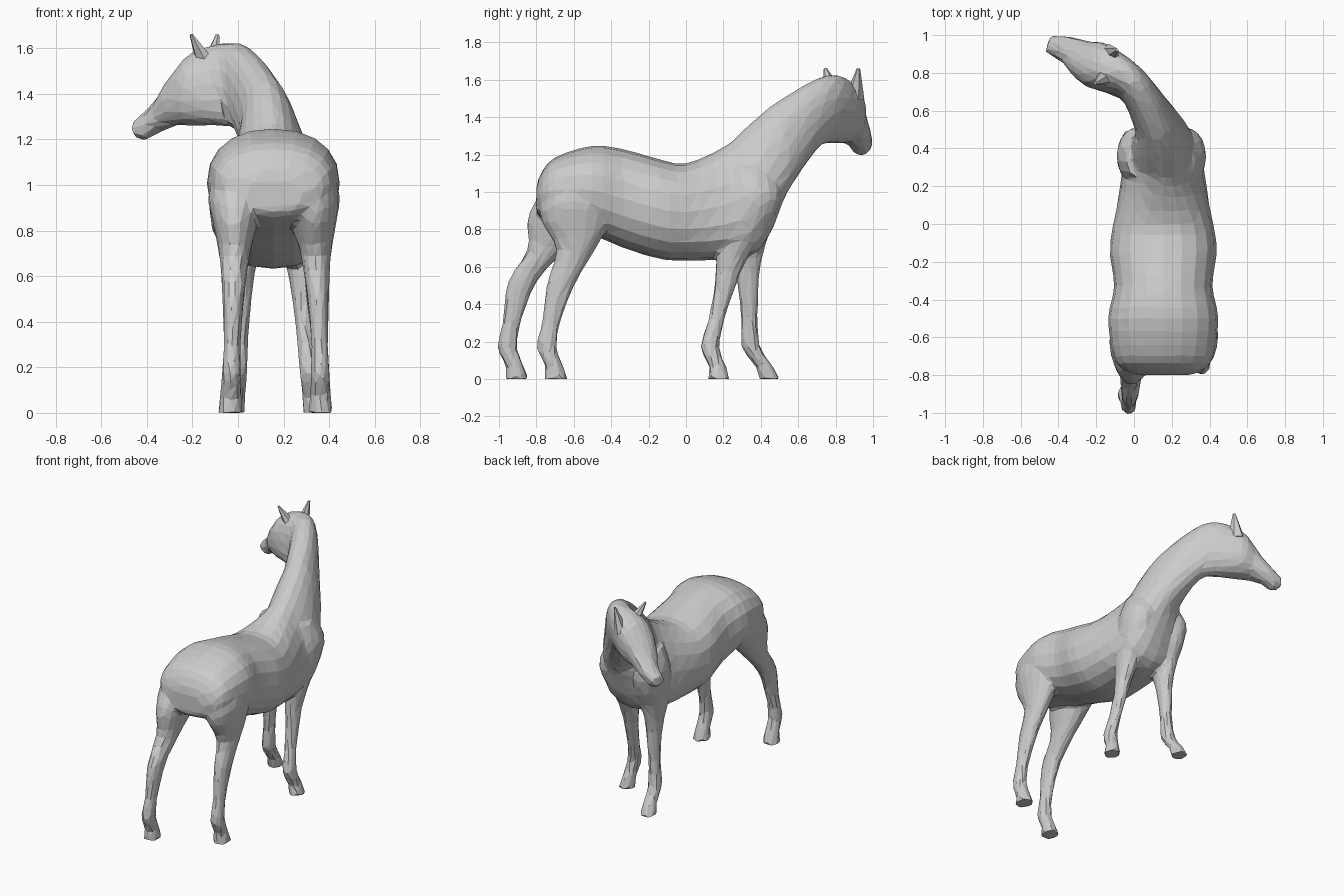
import bpy, bmesh, math
from mathutils import Vector, Matrix

if "Cube" in bpy.data.objects:
    bpy.data.objects.remove(bpy.data.objects["Cube"])


def curve_through(rows, steps=3):
    """Catmull-Rom interpolation between rows of section values."""
    out = []
    for i in range(len(rows) - 1):
        p = [rows[max(i - 1, 0)], rows[i], rows[i + 1], rows[min(i + 2, len(rows) - 1)]]
        for s in range(steps):
            t = s / steps
            out.append([0.5 * (2 * b + (c - a) * t + (2 * a - 5 * b + 4 * c - d) * t * t
                               + (3 * b - a - 3 * c + d) * t ** 3) for a, b, c, d in zip(*p)])
    return out + [list(rows[-1])]


def loft(bm, rows, power=2.0, turn=False, sides=20):
    """Row: x, top y, top z, bottom y, bottom z, half width. Turn follows the path."""
    rows = curve_through(rows)
    rings = []
    for i, (x, ty, tz, by, bz, w) in enumerate(rows):
        top, bot = Vector((x, ty, tz)), Vector((x, by, bz))
        mid, up = (top + bot) / 2, (top - bot) / 2
        side, narrow = Vector((w, 0, 0)), 0
        if turn:
            a, b = rows[max(i - 2, 0)], rows[min(i + 2, len(rows) - 1)]
            yaw = math.atan2(a[0] - b[0], (b[1] + b[3] - a[1] - a[3]) / 2)
            side = Vector((math.cos(yaw), math.sin(yaw), 0)) * w
            # withers are narrower than the chest
            narrow = 0.4 * max(0, 1 - abs(mid.y - 0.33) / 0.35)
        ring = []
        for k in range(sides):
            ang = 2 * math.pi * k / sides
            c, s = math.cos(ang), math.sin(ang)
            cc = math.copysign(abs(c) ** (2 / power), c)
            ss = math.copysign(abs(s) ** (2 / power), s)
            ring.append(bm.verts.new(mid + up * ss + side * cc * (1 - narrow * s)))
        rings.append(ring)
    for a, b in zip(rings, rings[1:]):
        for k in range(sides):
            n = (k + 1) % sides
            bm.faces.new((a[k], a[n], b[n], b[k]))
    bm.faces.new(rings[0][::-1])
    bm.faces.new(rings[-1])


def finish(bm, name):
    bmesh.ops.recalc_face_normals(bm, faces=bm.faces[:])
    mesh = bpy.data.meshes.new(name)
    bm.to_mesh(mesh)
    bm.free()
    ob = bpy.data.objects.new(name, mesh)
    bpy.context.collection.objects.link(ob)
    return ob


skin = bmesh.new()

# Torso: y, top z, bottom z, half width
torso = [(-.8, 1.03, .89, .13), (-.775, 1.1, .86, .21), (-.7, 1.185, .83, .265),
         (-.5, 1.247, .77, .292), (-.33, 1.227, .7, .26), (-.15, 1.177, .645, .283),
         (0, 1.152, .633, .265)]
trunk = [(.155, y, t, y, b, w) for y, t, b, w in torso]

# Shoulders, neck and turned head
trunk += [(.155, .2, 1.24, .33, .655, .205), (.153, .3, 1.325, .44, .76, .185),
          (.14, .4, 1.415, .51, .94, .15), (.12, .5, 1.49, .56, 1.05, .122),
          (.03, .7, 1.605, .68, 1.22, .095), (-.05, .8, 1.625, .735, 1.26, .098),
          (-.19, .85, 1.585, .825, 1.26, .125), (-.27, .885, 1.495, .86, 1.262, .103),
          (-.34, .922, 1.39, .912, 1.235, .075), (-.41, .945, 1.32, .935, 1.197, .058),
          (-.458, .955, 1.28, .95, 1.215, .042)]
loft(skin, trunk, power=2.25, turn=True)

# Leg profiles: z, middle y, half depth, half width
rear = [(0, -.695, .064, .056), (.07, -.705, .048, .046), (.17, -.745, .053, .042),
        (.31, -.72, .049, .037), (.52, -.665, .077, .049), (.69, -.59, .103, .066),
        (.84, -.59, .18, .1), (.95, -.59, .19, .122), (1.07, -.58, .14, .1)]
fore = [(0, .175, .059, .052), (.07, .168, .046, .043), (.17, .128, .05, .043),
        (.31, .16, .044, .037), (.46, .2, .053, .042), (.6, .232, .072, .054),
        (.74, .27, .11, .078), (.87, .33, .145, .1), (1, .365, .145, .102),
        (1.13, .34, .09, .055)]


def leg(profile, foot_x, top_x, bend, stride, fade, height):
    """Stride shifts the foot along y and fades out towards the given height."""
    rows = []
    for z, y, d, w in profile:
        y += stride * max(0, min(1, (height - z) * fade))
        x = foot_x + (top_x - foot_x) * z + bend * 4 * z * max(0, 1 - z)
        rows.append((x, y + d, z, y - d, z, w))
    loft(skin, rows)


leg(rear, .363, .32, .01, 0, 1, 1)
leg(rear, -.033, -.008, 0, -.21, 2.4, 1)
leg(fore, .337, .277, -.025, 0, 1, 1)
leg(fore, -.018, .013, .018, .27, 1 / .92, .92)

# Fuse into one skin, then cut down to irregular flat facets
body = finish(skin, "horse_body")
fuse = body.modifiers.new("fuse", 'REMESH')
fuse.mode = 'VOXEL'
fuse.voxel_size = 0.012
soften = body.modifiers.new("soften", 'SMOOTH')
soften.factor = 0.5
soften.iterations = 5
facet = body.modifiers.new("facet", 'DECIMATE')
facet.ratio = 0.026

# Ears: flattened cones leaning outwards
for name, base, tip in (("left_ear", (-.135, .79, 1.52), (-.205, .745, 1.66)),
                        ("right_ear", (-.125, .9, 1.5), (-.09, .922, 1.66))):
    base, tip = Vector(base), Vector(tip)
    axis = tip - base
    bm = bmesh.new()
    m = (Matrix.Translation((base + tip) / 2) @ axis.to_track_quat('Z', 'Y').to_matrix().to_4x4()
         @ Matrix.Diagonal((1.0, 0.75, 1.0, 1.0)))
    bmesh.ops.create_cone(bm, cap_ends=True, segments=6, radius1=.058, radius2=.01,
                          depth=axis.length, matrix=m)
    finish(bm, name)
